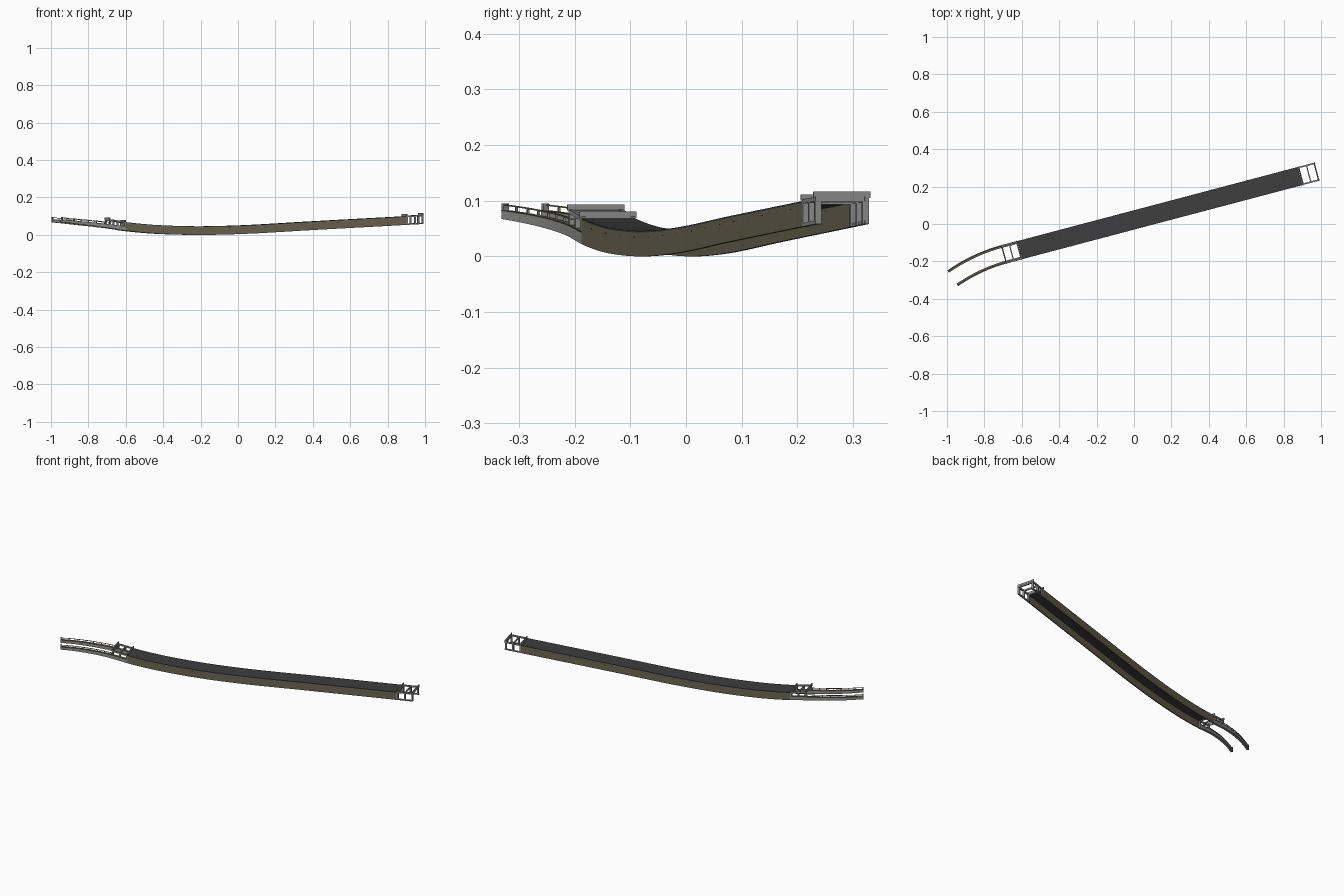
import bpy, bmesh, math

if "Cube" in bpy.data.objects:
    bpy.data.objects.remove(bpy.data.objects["Cube"])

def mat(name, c):
    m = bpy.data.materials.new(name)
    m.diffuse_color = (*c, 1)
    m.use_nodes = True
    m.node_tree.nodes["Principled BSDF"].inputs["Base Color"].default_value = m.diffuse_color
    return m

OLIVE = mat("olive_wall", (0.15, 0.13, 0.085))
DARK = mat("dark_roof", (0.048, 0.048, 0.05))
GREY = mat("grey_concrete", (0.27, 0.27, 0.265))
BLACK = mat("dark_lamp", (0.02, 0.02, 0.02))

A0 = math.radians(14.8)
TURN = math.radians(20.2)
RAMP, T0, T1, END = -0.31, 0.08, 1.63, 1.725   # stations along the road
HW = 0.05                                      # half width
KEYS = [(-.45, .077), (-.31, .067), (-.13, .049), (0, .034), (.08, .022), (.2, .010),
        (.3, .004), (.45, 0), (.6, .001), (.8, .008), (1.1, .025), (1.63, .053),
        (1.725, .058), (1.9, .067)]

def height(s):
    """Smooth road profile through the key heights."""
    i = 1
    while i < len(KEYS) - 3 and s > KEYS[i + 1][0]:
        i += 1
    (a, za), (b, zb), (c, zc), (d, zd) = KEYS[i - 1:i + 3]
    t, h = (s - b) / (c - b), c - b
    m0, m1 = (zc - za) / (c - a) * h, (zd - zb) / (d - b) * h
    return ((2*t**3 - 3*t*t + 1) * zb + (t**3 - 2*t*t + t) * m0
            + (3*t*t - 2*t**3) * zc + (t**3 - t*t) * m1)

def place(s, u, h):
    """Point at station s, sideways offset u, height h over the road."""
    x, y, a = -0.688, -0.16, A0
    if s >= 0:
        x, y = x + s * math.cos(a), y + s * math.sin(a)
    else:
        a = A0 + TURN * s / RAMP
        mid = (A0 + a) / 2
        x, y = x + s * math.cos(mid), y + s * math.sin(mid)
    return (x - u * math.sin(a), y + u * math.cos(a), max(0, height(s) + h))

def sweep(bm, s0, s1, u0, u1, h0, h1, n=1):
    """Box swept along the road; h0 and h1 may be (start, end) pairs."""
    p = h0 if isinstance(h0, tuple) else (h0, h0)
    q = h1 if isinstance(h1, tuple) else (h1, h1)
    rings = []
    for i in range(n + 1):
        t = i / n
        s = s0 + (s1 - s0) * t
        lo, hi = p[0] + (p[1] - p[0]) * t, q[0] + (q[1] - q[0]) * t
        rings.append([bm.verts.new(place(s, u, h)) for u, h in
                      ((u0, lo), (u1, lo), (u1, hi), (u0, hi))])
    for r, k in zip(rings, rings[1:]):
        for j in range(4):
            bm.faces.new((r[j], r[(j+1) % 4], k[(j+1) % 4], k[j]))
    bm.faces.new(rings[0])
    bm.faces.new(rings[-1])

def part(name, material, boxes):
    bm = bmesh.new()
    for b in boxes:
        sweep(bm, *b)
    bmesh.ops.recalc_face_normals(bm, faces=bm.faces)
    me = bpy.data.meshes.new(name)
    bm.to_mesh(me)
    bm.free()
    me.materials.append(material)
    ob = bpy.data.objects.new(name, me)
    bpy.context.collection.objects.link(ob)

def both(s0, s1, u0, u1, *rest):
    """The same box on both sides of the road."""
    return [(s0, s1, u0, u1, *rest), (s0, s1, -u1, -u0, *rest)]

# Covered tunnel: two walls and a roof slab, open below
part("tunnel_walls", OLIVE, both(T0, T1, HW - .006, HW, 0, .043, 70))
part("tunnel_roof", DARK, [(T0, T1, -HW, HW, .043, .046, 70)])
part("wall_lamps", BLACK, [b for i in range(15)
     for b in both(.15 + i * .1, .153 + i * .1, HW, HW + .0005, .034, .036)])

# Open portal frames at both ends
def portal(name, inner, outer):
    d = 1 if outer > inner else -1
    span = abs(outer - inner)
    lo, hi = min(inner, outer), max(inner, outer)
    boxes = []
    for f in (0, .5, 1):                       # pillars and cross beams
        c = inner + d * (.005 + f * (span - .01))
        boxes += both(c - .004, c + .004, HW - .012, HW, 0, .046)
        boxes.append((c - .003, c + .003, -HW, HW, .040, .048))
    boxes += both(lo, hi, HW - .008, HW, .041, .049, 6)     # side beams
    boxes += both(lo, hi, HW - .008, HW, 0, .006, 6)        # sills
    for c in (inner + d * .003, outer - d * .003):          # parapets
        boxes.append((c - .002, c + .002, -HW - .003, HW + .003, .047, .058))
    part(name, GREY, boxes)

portal("west_portal", T0, -.012)
portal("east_portal", T1, END)

# Curved ramp walls with caps and railings
part("ramp_walls", GREY, both(RAMP, T0, HW - .013, HW, 0, (.014, .021), 30))
part("ramp_wall_caps", OLIVE, both(RAMP, T0, HW - .014, HW + .001, (.014, .021), (.016, .023), 30))
part("ramp_rails", OLIVE, both(RAMP, 0, HW - .006, HW - .003, (.024, .031), (.0265, .0335), 24))
part("ramp_rail_posts", GREY, [b for i in range(8)
     for b in both(RAMP + i * .042, RAMP + i * .042 + .003, HW - .007, HW - .003, .012, .025 + i * .001)])
part("ramp_end_posts", GREY, both(RAMP, RAMP + .006, HW - .012, HW, .01, .028))
